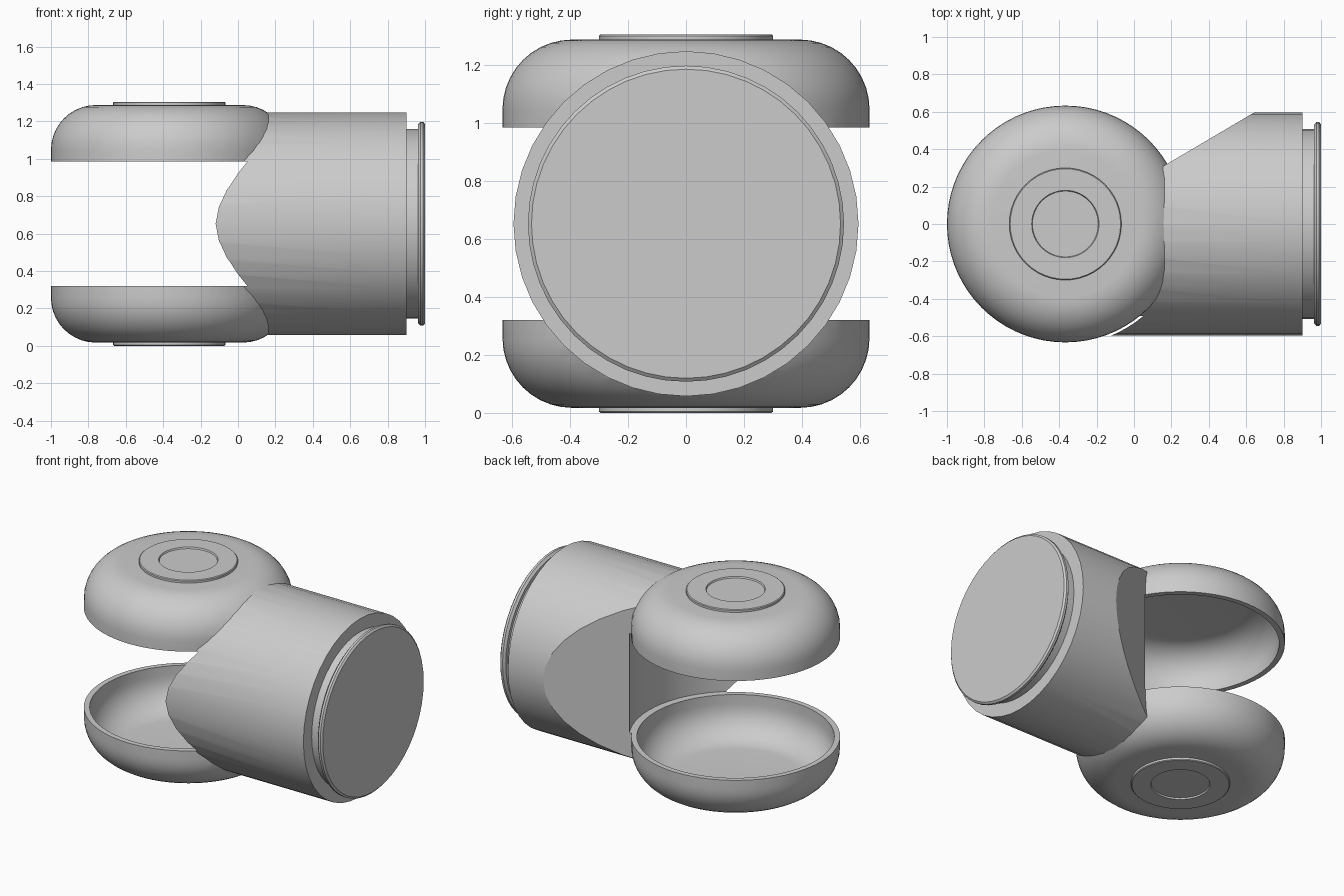
import bpy, bmesh, math
from mathutils import Matrix, Vector

if "Cube" in bpy.data.objects:
    bpy.data.objects.remove(bpy.data.objects["Cube"])

ZC = 0.6525            # height of the mirror plane
CX = -0.367            # x of the joint axis
grey = bpy.data.materials.new("light grey")
grey.diffuse_color = (0.6, 0.6, 0.6, 1)
grey.use_nodes = True
grey.node_tree.nodes["Principled BSDF"].inputs["Base Color"].default_value = grey.diffuse_color


def finish(bm, name):
    bmesh.ops.recalc_face_normals(bm, faces=bm.faces)
    me = bpy.data.meshes.new(name)
    bm.to_mesh(me)
    bm.free()
    me.materials.append(grey)
    ob = bpy.data.objects.new(name, me)
    bpy.context.collection.objects.link(ob)
    return ob


def lathe(profile, segs, matrix):
    """Spin (radius, height) points round z; the end points lie on the axis."""
    bm = bmesh.new()
    vs = [bm.verts.new((r, 0, h)) for r, h in profile]
    es = [bm.edges.new(p) for p in zip(vs, vs[1:])]
    bmesh.ops.spin(bm, geom=vs + es, cent=(0, 0, 0), axis=(0, 0, 1),
                   angle=math.tau, steps=segs, use_duplicate=False)
    bmesh.ops.remove_doubles(bm, verts=bm.verts, dist=1e-4)
    bmesh.ops.transform(bm, matrix=matrix, verts=bm.verts)
    return bm


def corner(radius, half_height, bend, n=10):
    """Rounded shoulder from the side wall up to the flat top."""
    return [(radius - bend + bend * math.cos(a), half_height - bend + bend * math.sin(a))
            for a in (math.pi / 2 * i / n for i in range(n + 1))]


def mirrored(half):
    return [(r, -h) for r, h in reversed(half)] + half


def boolean(ob, other, op):
    mod = ob.modifiers.new(op, 'BOOLEAN')
    mod.operation, mod.solver, mod.object = op, 'EXACT', other
    bpy.context.view_layer.objects.active = ob
    bpy.ops.object.modifier_apply(modifier=mod.name)
    bpy.data.objects.remove(other)


def smooth(ob):
    bpy.ops.object.select_all(action='DESELECT')
    ob.select_set(True)
    bpy.context.view_layer.objects.active = ob
    bpy.ops.object.shade_smooth_by_angle(angle=math.radians(30))


upright = Matrix.Translation((CX, 0, ZC))
along_x = Matrix.Translation((0, 0, ZC)) @ Matrix.Rotation(math.pi / 2, 4, 'Y')

# Joint housing: rounded drum, later split into two domes
housing = finish(lathe(mirrored(corner(0.633, 0.635, 0.24) + [(0, 0.635)]),
                       72, upright), "joint_housing")

# Arm tube with a slanted flat on its back side
bm = lathe([(0, -0.2), (0.595, -0.2), (0.595, 0.9), (0, 0.9)], 40, along_x)
cut = bmesh.ops.bisect_plane(bm, geom=bm.verts[:] + bm.edges[:] + bm.faces[:],
                             plane_co=Vector((0.2, 0.335, 0)),
                             plane_no=Vector((-0.508, 0.861, 0)), clear_outer=True)
rim = [e for e in cut["geom_cut"] if isinstance(e, bmesh.types.BMEdge)]
bmesh.ops.contextual_create(bm, geom=rim)
boolean(housing, finish(bm, "arm_tube"), 'UNION')

# Hollow: open middle gap plus the inside of both domes
hollow = [(0.645, 0.332), (0.598, 0.332)] + corner(0.598, 0.6, 0.205) + [(0, 0.6)]
boolean(housing, finish(lathe(mirrored(hollow), 72, upright), "hollow_cutter"),
        'DIFFERENCE')
smooth(housing)

# Ring caps with a shallow recess on the top and bottom
cap = [(0, 0.62), (0.3, 0.62), (0.3, 0.648), (0.295, 0.6525),
       (0.18, 0.6525), (0.176, 0.643), (0, 0.643)]
for name, side in (("top_cap", 1), ("bottom_cap", -1)):
    smooth(finish(lathe([(r, h * side) for r, h in cap], 48, upright), name))

# Neck and chamfered flange at the arm end
neck = [(0, 0.88), (0.507, 0.88), (0.507, 0.962), (0.53, 0.962), (0.545, 0.975),
        (0.545, 0.99), (0.533, 1.0), (0, 1.0)]
smooth(finish(lathe(neck, 48, along_x), "end_flange"))
